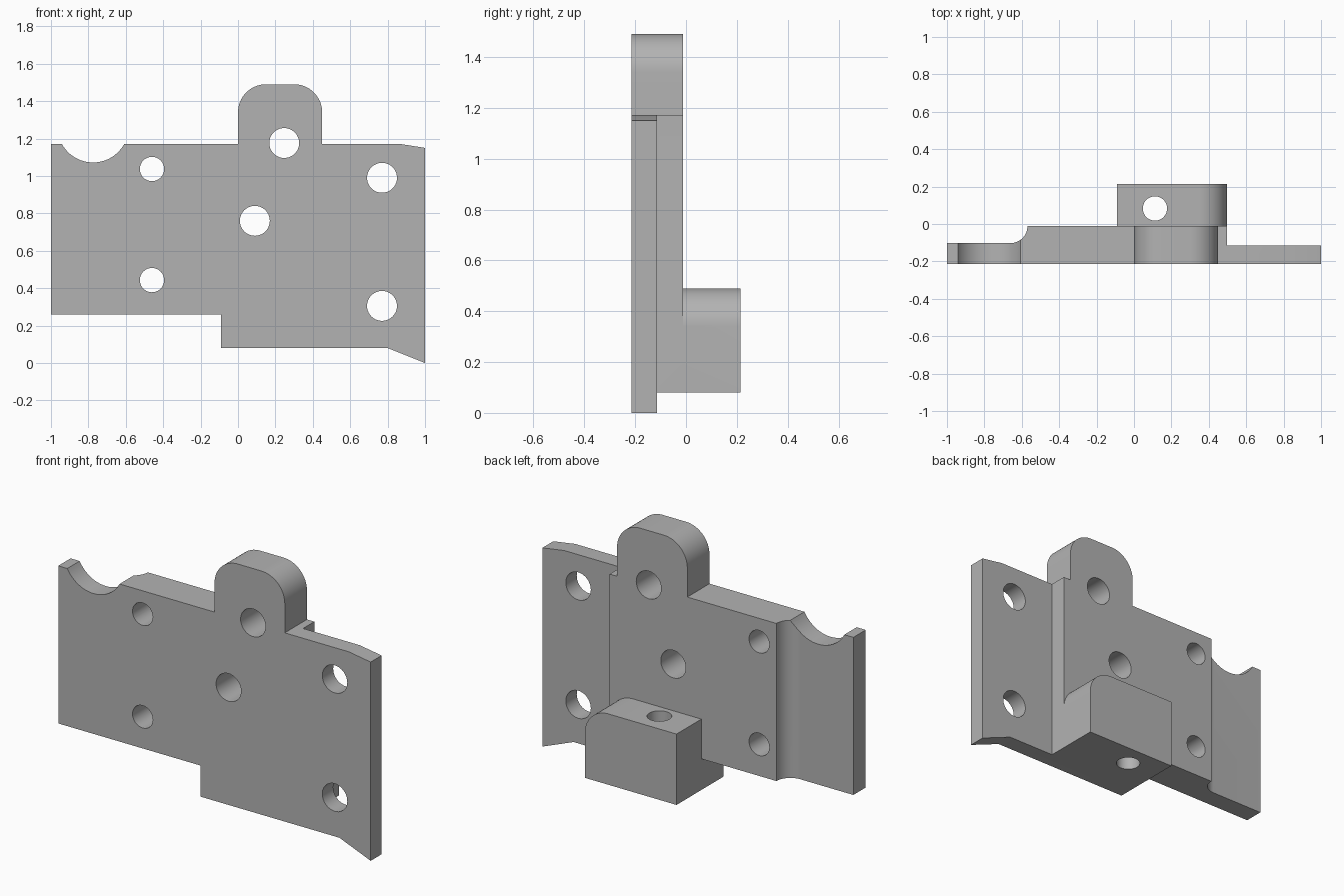
import bpy, bmesh
from math import pi, sin, cos
from mathutils import Vector

if "Cube" in bpy.data.objects:
    bpy.data.objects.remove(bpy.data.objects["Cube"], do_unlink=True)

grey = bpy.data.materials.new("plain grey")
grey.use_nodes = True
grey.diffuse_color = (0.45, 0.45, 0.45, 1)
grey.node_tree.nodes["Principled BSDF"].inputs["Base Color"].default_value = grey.diffuse_color


def arc(cx, cy, r, start, end, n=16):
    """Points along an arc, angles in degrees."""
    angles = [(start + (end - start) * i / n) * pi / 180 for i in range(n + 1)]
    return [(cx + r * cos(a), cy + r * sin(a)) for a in angles]


def prism(name, outline, low, high, axis):
    """Extrude an outline along z (outline in x, y) or y (outline in x, z)."""
    def place(a, b, h):
        return (a, b, h) if axis == "z" else (a, h, b)
    bm = bmesh.new()
    face = bm.faces.new([bm.verts.new(place(a, b, low)) for a, b in outline])
    grown = bmesh.ops.extrude_face_region(bm, geom=[face])["geom"]
    bmesh.ops.translate(bm, vec=Vector(place(0, 0, high - low)),
                        verts=[g for g in grown if isinstance(g, bmesh.types.BMVert)])
    bmesh.ops.recalc_face_normals(bm, faces=bm.faces)
    mesh = bpy.data.meshes.new(name)
    bm.to_mesh(mesh)
    bm.free()
    mesh.materials.append(grey)
    obj = bpy.data.objects.new(name, mesh)
    bpy.context.collection.objects.link(obj)
    return obj


def combine(target, other, operation):
    """Apply a boolean and drop the helper."""
    other.hide_render = True
    mod = target.modifiers.new(operation.lower(), "BOOLEAN")
    mod.operation, mod.solver, mod.object = operation, "EXACT", other
    bpy.ops.object.select_all(action="DESELECT")
    bpy.context.view_layer.objects.active = target
    target.select_set(True)
    bpy.ops.object.modifier_apply(modifier=mod.name)
    bpy.data.objects.remove(other, do_unlink=True)


def drill(target, a, b, r, axis):
    circle = arc(a, b, r, 0, 360, 40)[:-1]
    combine(target, prism("hole_cutter", circle, -1, 2, axis), "DIFFERENCE")


front, back = -0.215, -0.012

# Plate in plan: thin wings, thick middle, cove beside the left wing
plan = [(-1, front), (1, front), (1, -0.115), (0.497, -0.115), (0.497, back), (-0.57, back)]
plan += arc(-0.66, back, 0.09, 0, -90)[1:] + [(-1, back - 0.09)]
plate = prism("mounting_plate", plan, -0.1, 1.6, "z")

# Front outline with rounded tab, scooped top edge and stepped foot
outline = [(-1, 0.26), (-0.09, 0.26), (-0.09, 0.08), (0.8, 0.08), (1, 0), (1, 1.15),
           (0.86, 1.172), (0.45, 1.172)]
outline += arc(0.30, 1.34, 0.15, 0, 90) + arc(0.15, 1.34, 0.15, 90, 180)
outline += [(0, 1.172)] + arc(-0.775, 1.262, 0.19, -28.3, -151.7, 24) + [(-1, 1.172)]
combine(plate, prism("outline_cutter", outline, -0.5, 0.5, "y"), "INTERSECT")

# Rear lug with one rounded upper corner
lug_shape = [(-0.09, 0.08), (0.497, 0.08)] + arc(0.347, 0.34, 0.15, 0, 90) + [(-0.09, 0.49)]
combine(plate, prism("rear_lug", lug_shape, -0.15, 0.215, "y"), "UNION")

# Screw holes through the plate, then the vertical hole in the lug
for x, z, r in [(-0.46, 1.037, 0.065), (-0.46, 0.443, 0.065), (0.09, 0.76, 0.08),
                (0.247, 1.176, 0.08), (0.77, 0.99, 0.08), (0.77, 0.305, 0.08)]:
    drill(plate, x, z, r, "y")
drill(plate, 0.112, 0.083, 0.065, "z")

plate.select_set(True)
bpy.context.view_layer.objects.active = plate
bpy.ops.object.shade_smooth_by_angle(angle=pi / 6)
